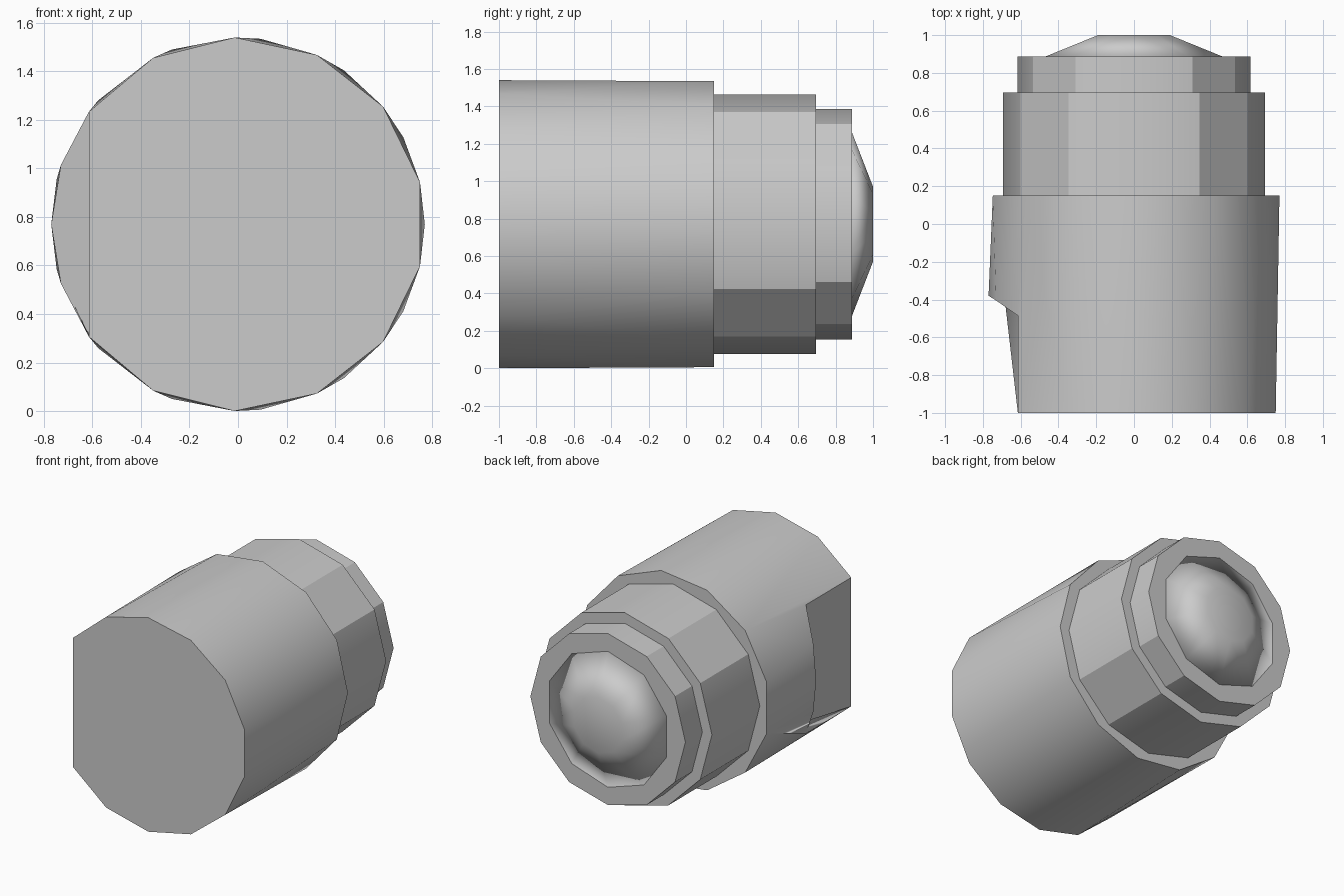
import bpy, bmesh
from math import radians, cos, sin

if "Cube" in bpy.data.objects:
    bpy.data.objects.remove(bpy.data.objects["Cube"])

R = 0.77          # body radius, also the height of the axis
FLAT = 143        # angle where the flat cut meets the round side

grey = bpy.data.materials.new("grey_metal")
grey.use_nodes = True
grey.diffuse_color = (0.6, 0.6, 0.6, 1)
grey.node_tree.nodes["Principled BSDF"].inputs["Base Color"].default_value = (0.6, 0.6, 0.6, 1)


def point(radius, angle, y):
    a = radians(angle)
    return (radius * cos(a), y, R + radius * sin(a))


def finish(name, bm):
    bmesh.ops.recalc_face_normals(bm, faces=bm.faces[:])
    mesh = bpy.data.meshes.new(name)
    bm.to_mesh(mesh)
    bm.free()
    mesh.materials.append(grey)
    obj = bpy.data.objects.new(name, mesh)
    bpy.context.collection.objects.link(obj)
    return obj


def frustum(name, sides, start, r0, y0, r1, y1, smooth_edge=None):
    """Closed prism along y; smooth_edge picks the side edges left soft."""
    bm = bmesh.new()
    angles = [start + 360 * k / sides for k in range(sides)]
    a = [bm.verts.new(point(r0, t, y0)) for t in angles]
    b = [bm.verts.new(point(r1, t, y1)) for t in angles]
    bm.faces.new(a)
    bm.faces.new(b)
    for k in range(sides):
        n = (k + 1) % sides
        f = bm.faces.new((a[k], a[n], b[n], b[k]))
        f.smooth = smooth_edge is not None
    for e in bm.edges:
        e.smooth = False
    if smooth_edge:
        for k, t in enumerate(angles):
            bm.edges.get((a[k], b[k])).smooth = smooth_edge(t)
    return finish(name, bm)


# Body: round side bridged between the notched front rim and the back rim
bm = bmesh.new()
arc = [-FLAT + 2 * FLAT * k / 11 for k in range(12)]
front = [(t, bm.verts.new(point(R, t, -1))) for t in arc]
ridge = [(t, bm.verts.new(point(R, t, y))) for t, y in
         ((FLAT, -0.485), (161.5, -0.405), (180, -0.38), (198.5, -0.405), (360 - FLAT, -0.485))]
back = [(-138.46 + 360 * k / 13, bm.verts.new(point(R, -138.46 + 360 * k / 13, 0.15)))
        for k in range(13)]
rim = front + ridge
loop_a = rim + [(rim[0][0] + 360, rim[0][1])]
loop_b = back + [(back[0][0] + 360, back[0][1])]
i = j = 0
while i < len(loop_a) - 1 or j < len(loop_b) - 1:
    take_a = j == len(loop_b) - 1 or (
        i < len(loop_a) - 1 and loop_a[i + 1][0] <= loop_b[j + 1][0])
    if take_a:
        tri = (loop_a[i][1], loop_a[i + 1][1], loop_b[j][1])
        i += 1
    else:
        tri = (loop_a[i][1], loop_b[j + 1][1], loop_b[j][1])
        j += 1
    bm.faces.new(tri).smooth = True

# Body ends, flat cut and the ramp out of it
caps = [[v for _, v in front], [v for _, v in back], [v for _, v in ridge],
        [front[-1][1], ridge[0][1], ridge[-1][1], front[0][1]]]
for ring in caps:
    for e in bm.faces.new(ring).edges:
        e.smooth = False
finish("body", bm)

# Faceted collar and the narrower neck behind it
frustum("collar", 12, 0, 0.693, 0.15, 0.693, 0.695, lambda t: t % 90 == 0)
frustum("neck", 12, 0, 0.617, 0.69, 0.617, 0.888, lambda t: t % 90 == 0)

# Shallow domed end
dome = frustum("dome", 10, 18, 0.497, 0.885, 0.2, 1.0)
for p in dome.data.polygons:
    p.use_smooth = True
for e in dome.data.edges:
    e.use_edge_sharp = False
